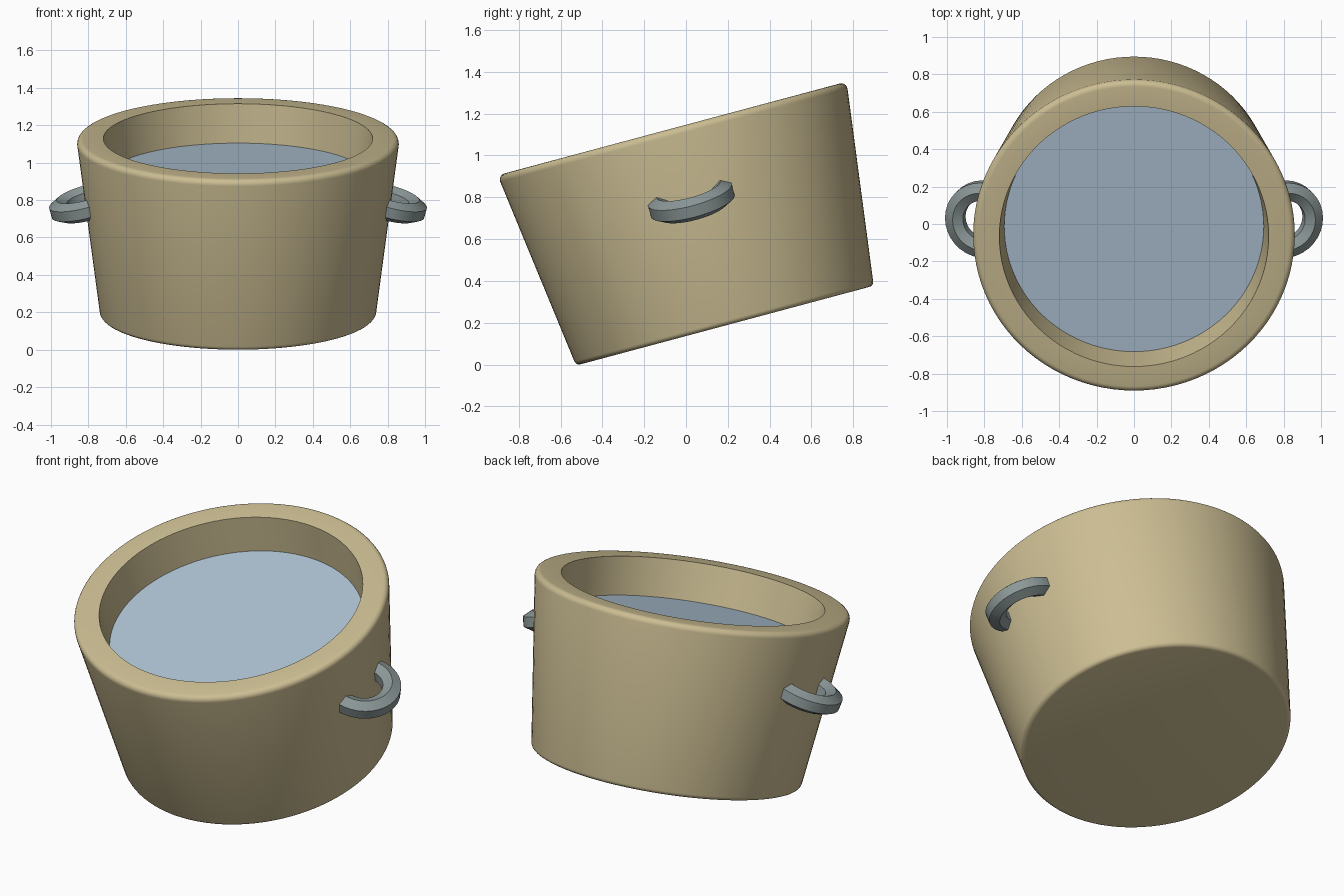
import bpy, bmesh
from math import sin, cos, pi, radians
from mathutils import Matrix, Vector

if "Cube" in bpy.data.objects:
    bpy.data.objects.remove(bpy.data.objects["Cube"])

# the whole bucket leans forward about x
TILT = Matrix.Translation((0, 0.186, 0.186)) @ Matrix.Rotation(radians(15), 4, 'X')


def material(name, rgb):
    m = bpy.data.materials.new(name)
    m.diffuse_color = (*rgb, 1)
    m.use_nodes = True
    m.node_tree.nodes["Principled BSDF"].inputs["Base Color"].default_value = m.diffuse_color
    return m


def finish(name, bm, mat, matrix):
    bmesh.ops.recalc_face_normals(bm, faces=bm.faces)
    me = bpy.data.meshes.new(name)
    bm.to_mesh(me)
    bm.free()
    ob = bpy.data.objects.new(name, me)
    bpy.context.collection.objects.link(ob)
    me.materials.append(mat)
    ob.matrix_world = matrix
    bpy.ops.object.select_all(action='DESELECT')
    ob.select_set(True)
    bpy.context.view_layer.objects.active = ob
    bpy.ops.object.shade_smooth_by_angle(angle=radians(35))
    return ob


def lathe(name, profile, mat, n=96):
    """Spin an (r, z) profile; end points are closed with flat caps."""
    bm = bmesh.new()
    rings = [[bm.verts.new((r * cos(2 * pi * i / n), r * sin(2 * pi * i / n), z))
              for i in range(n)] for r, z in profile]
    for a, b in zip(rings, rings[1:]):
        for i in range(n):
            j = (i + 1) % n
            bm.faces.new((a[i], a[j], b[j], b[i]))
    bm.faces.new(rings[0])
    bm.faces.new(rings[-1])
    return finish(name, bm, mat, TILT)


def arc(r, z, rad, a0, a1, n=5):
    return [(r + rad * cos(radians(a0 + (a1 - a0) * i / n)),
             z + rad * sin(radians(a0 + (a1 - a0) * i / n))) for i in range(n + 1)]


wood = material("wood", (0.60, 0.51, 0.29))
metal = material("metal", (0.26, 0.31, 0.31))
liquid = material("liquid", (0.42, 0.54, 0.65))

# tapered bucket wall with rounded outer edges and hollow inside
lathe("bucket", arc(0.715, 0.025, 0.025, -90, -7) + arc(0.83, 0.946, 0.03, -7, 90)
      + [(0.72, 0.976), (0.62, 0.12)], wood)

# water surface
lathe("water", [(0.66, 0.5), (0.694, 0.765)], liquid)


# half-ring handles with hexagonal section, drooping outward
def handle(name, side):
    R, r, sides, steps = 0.158, 0.057, 6, 18
    bm = bmesh.new()
    rings = []
    for i in range(steps + 1):
        a = radians(-95 + 190 * i / steps)
        ring = []
        for k in range(sides):
            b = pi / 2 + 2 * pi * k / sides
            d = R + r * cos(b)
            ring.append(bm.verts.new((d * cos(a), d * sin(a), r * sin(b))))
        rings.append(ring)
    for a, b in zip(rings, rings[1:]):
        for k in range(sides):
            m = (k + 1) % sides
            bm.faces.new((a[k], a[m], b[m], b[k]))
    bm.faces.new(rings[0])
    bm.faces.new(rings[-1])
    turn = Matrix.Rotation(0 if side > 0 else pi, 4, 'Z')
    place = Matrix.Translation((0.803, 0, 0.62)) @ Matrix.Rotation(radians(15), 4, 'Y')
    finish(name, bm, metal, TILT @ turn @ place)


handle("handle_right", 1)
handle("handle_left", -1)
